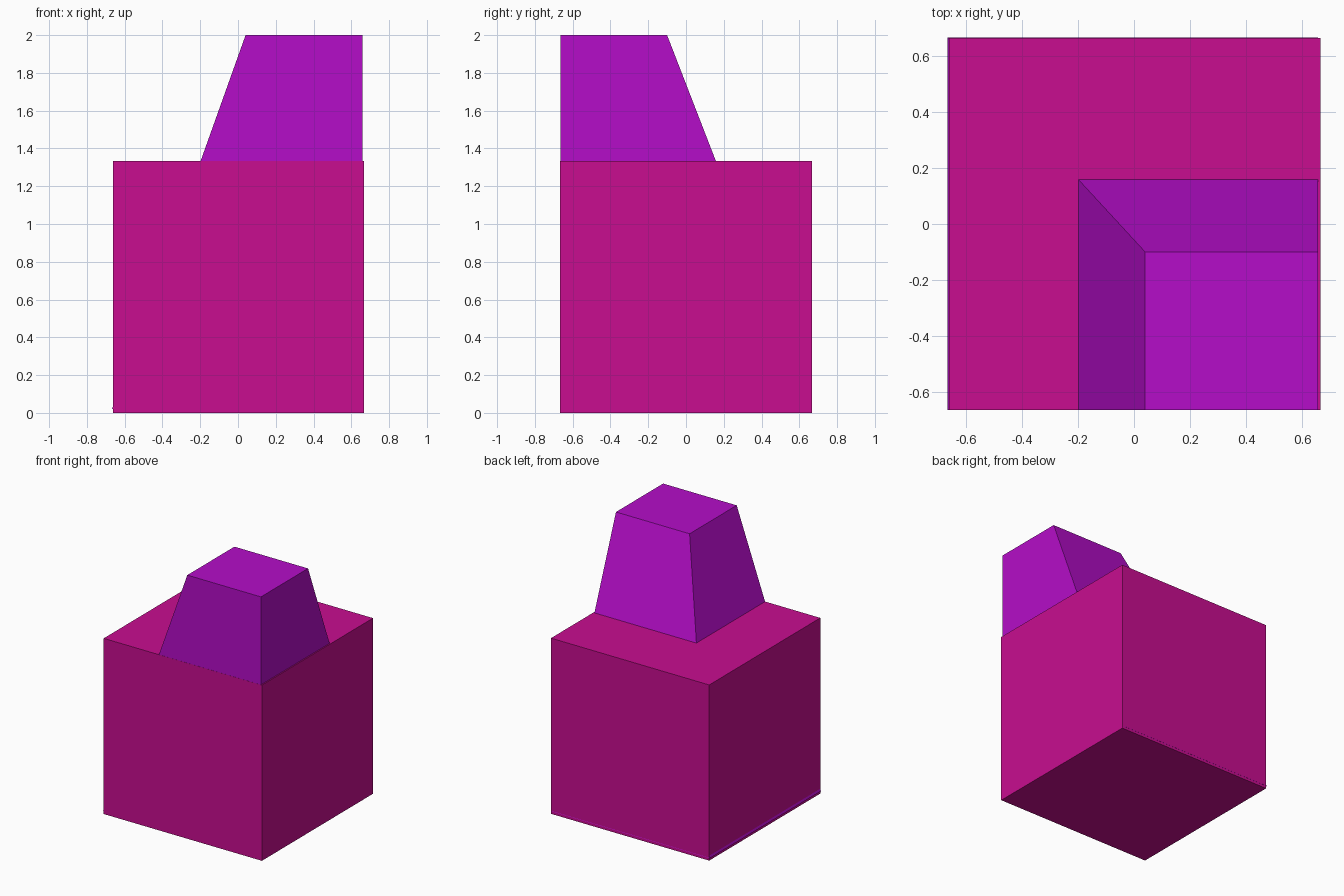
import bpy
import bmesh

if "Cube" in bpy.data.objects:
    bpy.data.objects.remove(bpy.data.objects["Cube"])


def material(name, color):
    mat = bpy.data.materials.new(name)
    mat.diffuse_color = (*color, 1)
    mat.use_nodes = True
    mat.node_tree.nodes["Principled BSDF"].inputs["Base Color"].default_value = mat.diffuse_color
    return mat


def tapered_block(name, bottom, top, z0, z1, mat):
    """Block between two rectangles, each given as (x0, x1, y0, y1)."""
    bm = bmesh.new()
    rings = []
    for (x0, x1, y0, y1), z in ((bottom, z0), (top, z1)):
        rings.append([bm.verts.new((x, y, z))
                      for x, y in ((x0, y0), (x1, y0), (x1, y1), (x0, y1))])
    low, high = rings
    bm.faces.new(low[::-1])
    bm.faces.new(high)
    for i in range(4):
        j = (i + 1) % 4
        bm.faces.new((low[i], low[j], high[j], high[i]))
    mesh = bpy.data.meshes.new(name)
    bm.to_mesh(mesh)
    bm.free()
    mesh.materials.append(mat)
    obj = bpy.data.objects.new(name, mesh)
    bpy.context.collection.objects.link(obj)
    return obj


pink = material("pink", (0.58, 0.004, 0.28))
purple = material("purple", (0.46, 0.004, 0.58))

# Cube base
base = (-0.661, 0.667, -0.666, 0.666)
tapered_block("base_cube", base, base, 0, 1.333, pink)

# Tapered tower: starts inside the cube, its lower left edge just peeks out
tapered_block("tapered_tower", (-0.667, 0.658, -0.665, 0.667),
              (0.04, 0.658, -0.665, -0.10), 0.02, 2, purple)
